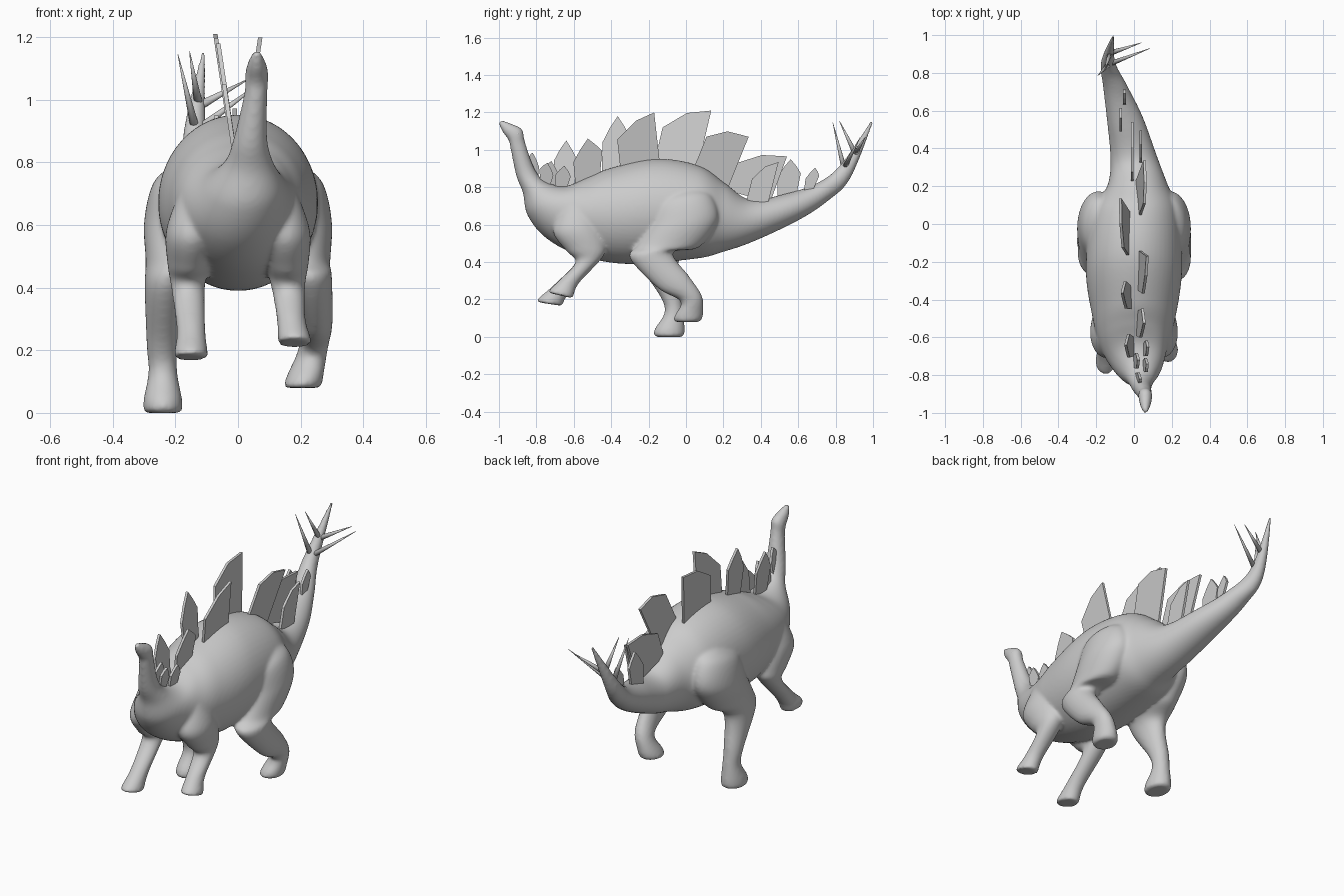
import bpy, bmesh, math
from mathutils import Vector

if "Cube" in bpy.data.objects:
    bpy.data.objects.remove(bpy.data.objects["Cube"])

SIDES, STEPS = 56, 8


def link(bm, name):
    me = bpy.data.meshes.new(name)
    bmesh.ops.recalc_face_normals(bm, faces=bm.faces)
    bm.to_mesh(me)
    bm.free()
    ob = bpy.data.objects.new(name, me)
    bpy.context.collection.objects.link(ob)
    return ob


def smooth_path(rows):
    """Catmull-Rom interpolation of station rows."""
    out = []
    n = len(rows)
    for i in range(n - 1):
        p0, p1, p2, p3 = rows[max(i - 1, 0)], rows[i], rows[i + 1], rows[min(i + 2, n - 1)]
        for k in range(STEPS):
            t = k / STEPS
            out.append([0.5 * (2 * b + (c - a) * t + (2 * a - 5 * b + 4 * c - d) * t * t
                               + (3 * b - a - 3 * c + d) * t ** 3)
                        for a, b, c, d in zip(p0, p1, p2, p3)])
    return out + [list(rows[-1])]


def loft(bm, rows, sole=False):
    """Row: centre x, half width, then two opposite edge points (y, z)."""
    rings = []
    path = smooth_path(rows)
    for i, (x, w, y1, z1, y2, z2) in enumerate(path):
        c = Vector((x, (y1 + y2) / 2, (z1 + z2) / 2))
        v = Vector((0, (y1 - y2) / 2, (z1 - z2) / 2))
        u = Vector((w, 0, 0))
        # round the last stretch of each foot towards its sole
        if sole:
            f = max(0, (i - len(path) + 5) / 4)
            s = 1 - .2 * f ** 3
            u, v = u * s, v * s
        rings.append([bm.verts.new(c + u * math.cos(a) + v * math.sin(a))
                      for a in (2 * math.pi * k / SIDES for k in range(SIDES))])
    for r, s in zip(rings, rings[1:]):
        for k in range(SIDES):
            j = (k + 1) % SIDES
            bm.faces.new((r[k], r[j], s[j], s[k]))
    bm.faces.new(rings[0])
    bm.faces.new(rings[-1])


def mirror(rows):
    return [(-r[0],) + r[1:] for r in rows]


# head, neck, torso and tail: top edge, bottom edge
trunk = [
    (.06, .012, -.987, 1.16, -1.003, 1.142),
    (.06, .028, -.935, 1.14, -.98, 1.095),
    (.06, .037, -.877, 1.11, -.948, 1.05),
    (.057, .037, -.86, 1.04, -.937, 1),
    (.04, .053, -.81, .9, -.907, .86),
    (.035, .077, -.75, .83, -.872, .77),
    (.02, .13, -.64, .808, -.847, .65),
    (0, .18, -.52, .855, -.75, .53),
    (0, .22, -.4, .903, -.58, .44),
    (0, .255, -.16, .953, -.32, .39),
    (.01, .23, .07, .915, .05, .418),
    (.02, .16, .21, .82, .2, .455),
    (0, .125, .34, .735, .36, .51),
    (-.048, .096, .52, .762, .6, .623),
    (-.1, .064, .7, .822, .76, .728),
    (-.137, .038, .83, .925, .88, .85),
    (-.11, .008, .99, 1.158, 1.002, 1.148),
]
# legs: front edge, back edge
thigh = [
    (.15, .05, -.07, .785, .06, .805), (.18, .09, -.16, .72, .14, .75),
    (.19, .11, -.2, .6, .17, .62), (.2, .095, -.26, .49, .07, .48),
]
shank_right = [
    (.225, .075, -.3, .42, -.07, .45), (.25, .052, -.15, .26, .02, .32),
    (.24, .047, -.03, .19, .085, .22), (.215, .058, -.062, .11, .092, .13),
    (.205, .062, -.066, .08, .08, .08),
]
shank_left = [
    (-.23, .068, -.26, .4, -.04, .4), (-.242, .05, -.14, .22, -.025, .22),
    (-.24, .046, -.115, .13, -.015, .13), (-.24, .061, -.168, .04, -.008, .05),
    (-.24, .063, -.17, 0, -.01, 0),
]
shoulder = [
    (.12, .07, -.68, .68, -.5, .72), (.145, .085, -.71, .56, -.46, .6),
    (.155, .07, -.64, .46, -.43, .49), (.16, .055, -.59, .4, -.45, .42),
]
forearm_right = [(.17, .046, -.67, .31, -.57, .29), (.18, .053, -.73, .25, -.6, .225),
                 (.18, .053, -.73, .235, -.6, .205)]
forearm_left = [(-.15, .046, -.71, .275, -.61, .255), (-.15, .053, -.79, .205, -.655, .185),
                (-.15, .053, -.79, .185, -.66, .165)]

bm = bmesh.new()
loft(bm, trunk)
for rows in (thigh + shank_right, mirror(thigh) + shank_left,
             shoulder + forearm_right, mirror(shoulder) + forearm_left):
    loft(bm, rows, sole=True)
body = link(bm, "body")
rm = body.modifiers.new("merge", 'REMESH')
rm.mode = 'VOXEL'
rm.voxel_size = 0.009
rm.use_smooth_shade = True
sm = body.modifiers.new("soften", 'SMOOTH')
sm.factor = 0.5
sm.iterations = 8

back_line = [(r[2], r[3]) for r in smooth_path(trunk)]


def back_height(y):
    return min(back_line, key=lambda p: abs(p[0] - y))[1]


# thin back plates rise from the back line and lean outwards
def plate(name, x, yf, yb, yt, zt, leaf, t=.014):
    bf, bb = (Vector((y, back_height(y) - .025)) for y in (yf, yb))
    tip = Vector((yt, zt))
    rise = tip - (bf.lerp(bb, .5) if leaf else bb)
    spread = Vector((.012 if leaf else 0, 0))
    shoulder_f = bf + rise * .6 - spread
    shoulder_b = bb + rise * (.58 if leaf else .72) + spread
    crest = shoulder_f.lerp(tip, .5) + Vector((0, (.03 if leaf else .1) * rise.y))
    crest_b = shoulder_b.lerp(tip, .5) + spread * .3
    pts = [bf, shoulder_f, crest, tip, crest_b, shoulder_b, bb]
    lean = math.copysign(.15, x) if yf < .15 else 0
    b = bmesh.new()
    f = b.faces.new([b.verts.new((x + lean * (p.y - bf.y) - t / 2, p.x, p.y)) for p in pts])
    ext = bmesh.ops.extrude_face_region(b, geom=[f])
    bmesh.ops.translate(b, vec=(t, 0, 0),
                        verts=[v for v in ext["geom"] if isinstance(v, bmesh.types.BMVert)])
    link(b, name)


# rows: base x, base front y, base back y, tip y, tip z
fans = [
    (.025, -.35, -.14, -.17, 1.2), (-.03, -.17, .06, .135, 1.21),
    (.03, .04, .22, .335, 1.07), (-.01, .22, .45, .54, .965),
    (.035, .32, .44, .495, .935),
]
leaves = [
    (-.07, .49, .59, .56, .95), (-.05, .63, .68, .69, .905),
    (-.015, -.45, -.33, -.365, 1.18), (.015, -.59, -.46, -.525, 1.06),
    (-.005, -.7, -.6, -.64, 1.05), (.055, -.7, -.64, -.65, .915),
    (.055, -.78, -.73, -.74, .93), (.005, -.76, -.7, -.72, .94),
    (.02, -.82, -.79, -.82, .985),
]
for kind, rows in (("large", fans), ("small", leaves)):
    for i, row in enumerate(rows):
        plate(f"{kind}_back_plate_{i + 1}", *row, kind == "small")


# tail spikes, two pairs
def spike(name, base, tip):
    d = tip - base
    b = bmesh.new()
    bmesh.ops.create_cone(b, cap_ends=True, segments=14, radius1=.015, radius2=.001, depth=d.length)
    ob = link(b, name)
    ob.location = (base + tip) / 2
    ob.rotation_mode = 'QUATERNION'
    ob.rotation_quaternion = d.to_track_quat('Z', 'Y')
    ob.data.shade_smooth()


for pair, base, tips in (("lower", (-.135, .845, .9), ((-.192, .785, 1.145), (.085, .93, 1.065))),
                         ("upper", (-.125, .905, .98), ((-.155, .82, 1.155), (.04, .96, 1.07)))):
    for side, tip in zip(("left", "right"), tips):
        spike(f"{pair}_tail_spike_{side}", Vector(base), Vector(tip))

# eyes
for side, name in ((1, "eye_right"), (-1, "eye_left")):
    b = bmesh.new()
    bmesh.ops.create_uvsphere(b, u_segments=16, v_segments=10, radius=.009)
    e = link(b, name)
    e.location = (.06 + side * .026, -.9, 1.085)
    e.data.shade_smooth()
